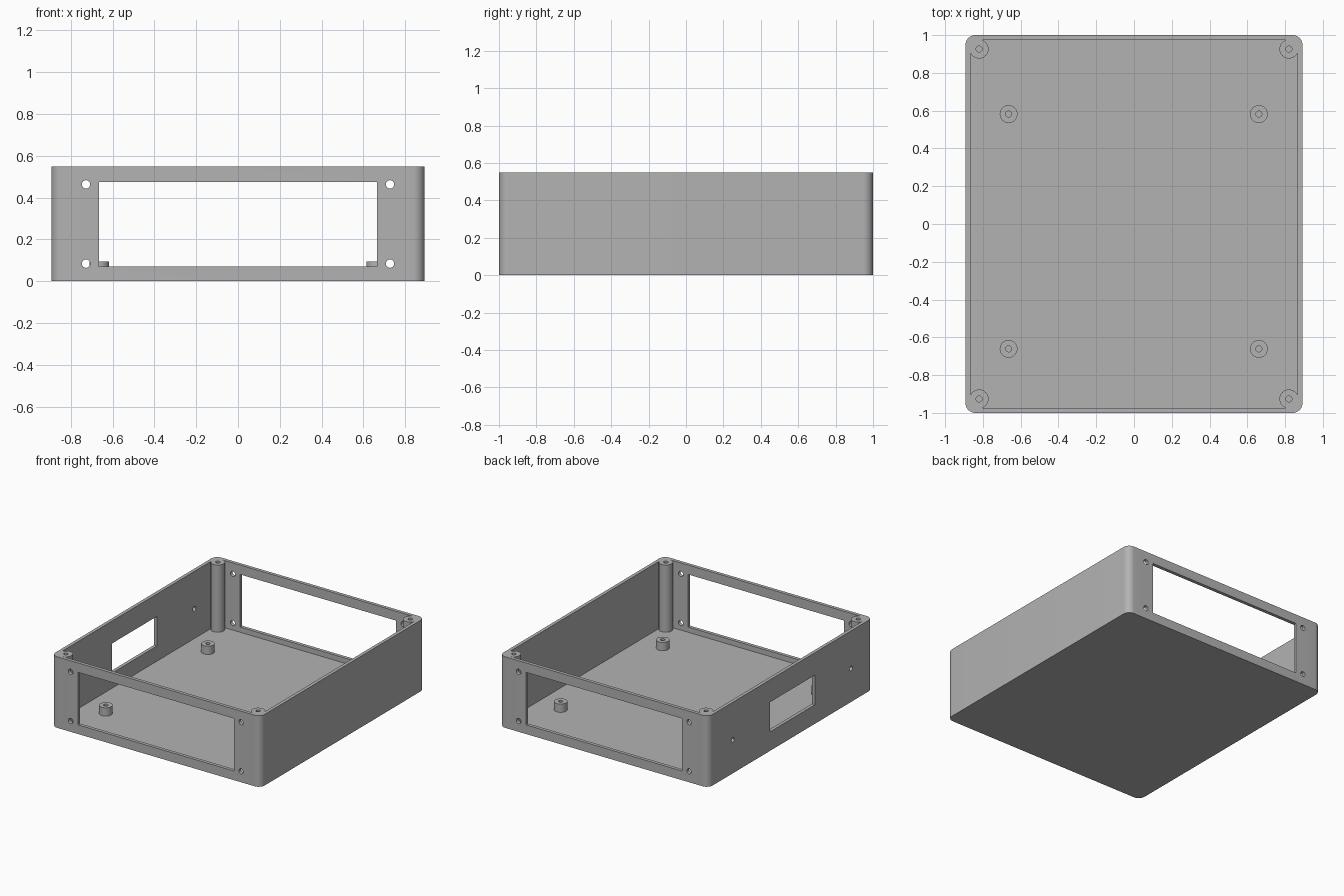
import bpy, bmesh
from math import pi, cos, sin
from mathutils import Matrix

if "Cube" in bpy.data.objects:
    bpy.data.objects.remove(bpy.data.objects["Cube"], do_unlink=True)

W, D, H = 0.892, 1.0, 0.548      # half width, half depth, height
WALL, FLOOR = 0.026, 0.03

grey = bpy.data.materials.new("case_grey")
grey.use_nodes = True
colour = (0.45, 0.45, 0.45, 1)
grey.diffuse_color = colour
grey.node_tree.nodes["Principled BSDF"].inputs["Base Color"].default_value = colour


def make(name, bm):
    bmesh.ops.recalc_face_normals(bm, faces=bm.faces)
    mesh = bpy.data.meshes.new(name)
    bm.to_mesh(mesh)
    bm.free()
    mesh.materials.append(grey)
    ob = bpy.data.objects.new(name, mesh)
    bpy.context.collection.objects.link(ob)
    return ob


def rounded_box(name, hx, hy, z0, z1, r, steps=10):
    bm = bmesh.new()
    pts = []
    for q, (sx, sy) in enumerate([(1, 1), (-1, 1), (-1, -1), (1, -1)]):
        for i in range(steps + 1):
            a = (q + i / steps) * pi / 2
            pts.append((sx * (hx - r) + r * cos(a), sy * (hy - r) + r * sin(a), z0))
    face = bm.faces.new([bm.verts.new(p) for p in pts])
    top = bmesh.ops.extrude_face_region(bm, geom=[face])["geom"]
    bmesh.ops.translate(bm, vec=(0, 0, z1 - z0),
                        verts=[v for v in top if isinstance(v, bmesh.types.BMVert)])
    return make(name, bm)


def box(name, centre, size):
    bm = bmesh.new()
    bmesh.ops.create_cube(bm, size=1, matrix=Matrix.Translation(centre) @ Matrix.Diagonal((*size, 1)))
    return make(name, bm)


def rod(name, centre, r, length, axis="Z", sides=32):
    turn = {"X": Matrix.Rotation(pi / 2, 4, "Y"), "Y": Matrix.Rotation(pi / 2, 4, "X"),
            "Z": Matrix.Identity(4)}[axis]
    bm = bmesh.new()
    bmesh.ops.create_cone(bm, cap_ends=True, segments=sides, radius1=r, radius2=r, depth=length,
                          matrix=Matrix.Translation(centre) @ turn)
    return make(name, bm)


def combine(target, tool, operation):
    bpy.context.view_layer.objects.active = target
    mod = target.modifiers.new(operation.lower(), "BOOLEAN")
    mod.operation, mod.solver, mod.object = operation, "EXACT", tool
    bpy.ops.object.modifier_apply(modifier=mod.name)
    bpy.data.objects.remove(tool, do_unlink=True)


# Open tray: rounded outer body with the cavity removed
case = rounded_box("enclosure_case", W, D, 0, H, 0.052)
combine(case, rounded_box("cavity", W - WALL, D - WALL, FLOOR, H + 0.1, 0.06), "DIFFERENCE")

# Corner screw posts, flush with the rim
corners = [(sx * 0.82, sy * 0.926) for sx in (-1, 1) for sy in (-1, 1)]
for x, y in corners:
    combine(case, rod("corner_post", (x, y, (H + 0.01) / 2), 0.05, H - 0.01), "UNION")
    combine(case, rod("post_hole", (x, y, H), 0.016, 0.5, sides=20), "DIFFERENCE")

# Large panel openings and their screw holes, through front and back walls
combine(case, box("panel_opening", (0, 0, 0.273), (1.328, 3, 0.405)), "DIFFERENCE")
for x in (-0.727, 0.727):
    for z in (0.084, 0.463):
        for y in (-D, D):
            combine(case, rod("panel_hole", (x, y, z), 0.02, 0.1, "Y", 24), "DIFFERENCE")

# Smaller opening with two holes in the right wall only
combine(case, box("side_opening", (-W, -0.022, 0.261), (0.2, 0.547, 0.228)), "DIFFERENCE")
for y in (-0.735, 0.705):
    combine(case, rod("side_hole", (-W, y, 0.258), 0.018, 0.2, "X", 20), "DIFFERENCE")

# Board standoffs on the floor
parts = [case]
for side, x in (("right", -0.664), ("left", 0.661)):
    for end, y in (("front", -0.661), ("back", 0.582)):
        post = rod(f"{end}_{side}_standoff", (x, y, 0.057), 0.047, 0.074)
        combine(post, rod("standoff_hole", (x, y, 0.093), 0.016, 0.12, sides=20), "DIFFERENCE")
        parts.append(post)

bpy.ops.object.select_all(action="DESELECT")
for ob in parts:
    ob.select_set(True)
bpy.context.view_layer.objects.active = case
bpy.ops.object.shade_smooth_by_angle(angle=pi / 6)
